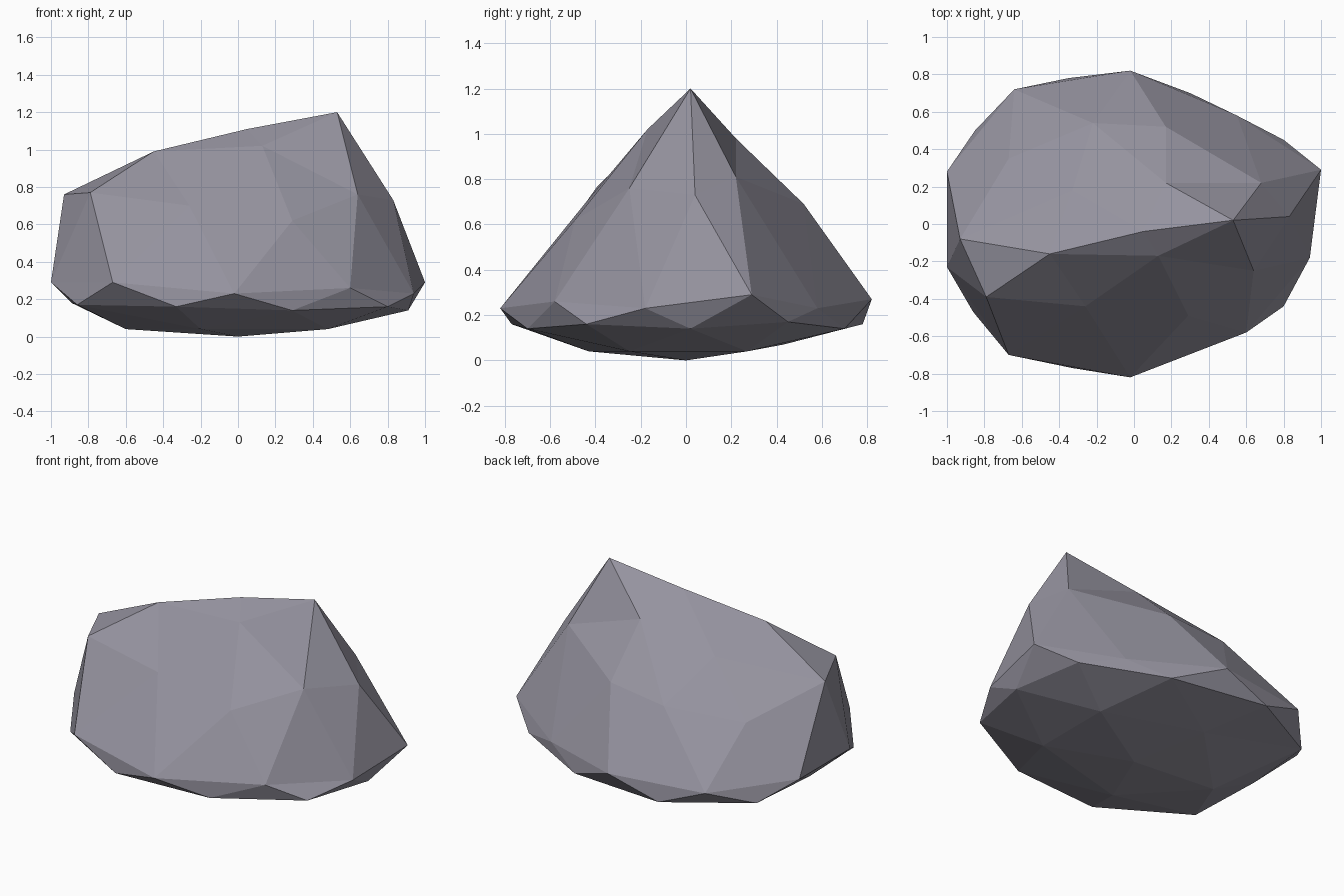
import bpy
import bmesh

default_cube = bpy.data.objects.get("Cube")
if default_cube:
    bpy.data.objects.remove(default_cube, do_unlink=True)


def make_material(name, color):
    material = bpy.data.materials.new(name)
    material.use_nodes = True
    material.diffuse_color = color
    shader = next(n for n in material.node_tree.nodes if n.type == "BSDF_PRINCIPLED")
    shader.inputs["Base Color"].default_value = color
    shader.inputs["Roughness"].default_value = 0.9
    return material


# Rings of the boulder, each running counter-clockwise from the +x side
summit = (.05, -.04, 1.11)
crown_ring = [(.53, .02, 1.2), (.17, .22, .98), (-.33, .18, .86),
              (-.45, -.16, .99), (.13, -.17, 1.02)]
shoulder_ring = [(.83, .04, .73), (.68, .22, .81), (.17, .52, .69), (-.22, .54, .65),
                 (-.67, .35, .59), (-.93, -.08, .76), (-.79, -.39, .77),
                 (-.26, -.44, .7), (.29, -.49, .62), (.64, -.25, .76)]
rim_ring = [(1, .29, .29), (.55, .58, .23), (-.02, .82, .27), (-.64, .72, .27),
            (-1, .28, .29), (-1, -.23, .29), (-.67, -.7, .29),
            (-.02, -.82, .23), (.6, -.58, .26), (.94, -.18, .23)]
skirt_ring = [(.91, .02, .14), (.8, .45, .17), (.3, .7, .14), (-.35, .78, .16),
              (-.85, .5, .18), (-.89, .02, .18), (-.86, -.47, .17),
              (-.33, -.77, .16), (.29, -.7, .14), (.8, -.44, .16)]
foot_ring = [(.48, .27, .04), (-.17, .43, .07), (-.6, 0, .04),
             (-.2, -.43, .04), (.48, -.25, .04)]
base_point = (0, 0, 0)

bm = bmesh.new()


def add_ring(points):
    return [bm.verts.new(point) for point in points]


def add_cap(pole, inner, outer, shift):
    """Close a ten-sided ring with a five-sided ring and a pole."""
    for i, corner in enumerate(inner):
        following = inner[(i + 1) % len(inner)]
        k = 2 * i + shift
        before, below, after = (outer[(k + step) % len(outer)] for step in (-1, 0, 1))
        bm.faces.new((pole, corner, following))
        bm.faces.new((corner, before, below))
        bm.faces.new((corner, below, after))
        bm.faces.new((corner, after, following))


def add_band(ring, staggered):
    """Zigzag triangles between a ring and one turned by half a step."""
    count = len(ring)
    for i in range(count):
        after = (i + 1) % count
        bm.faces.new((ring[i], staggered[i], ring[after]))
        bm.faces.new((staggered[i], staggered[after], ring[after]))


crown, shoulder, rim, skirt, foot = map(
    add_ring, (crown_ring, shoulder_ring, rim_ring, skirt_ring, foot_ring))
top_vert = bm.verts.new(summit)
bottom_vert = bm.verts.new(base_point)

# Peak, sloping sides, undercut and underside
add_cap(top_vert, crown, shoulder, 0)
add_band(shoulder, rim)
add_band(skirt, rim)
add_cap(bottom_vert, foot, skirt, 1)
bmesh.ops.recalc_face_normals(bm, faces=bm.faces[:])

# Flat-shaded boulder object
mesh = bpy.data.meshes.new("boulder")
bm.to_mesh(mesh)
bm.free()
mesh.materials.append(make_material("stone grey", (.30, .29, .345, 1)))
boulder = bpy.data.objects.new("boulder", mesh)
bpy.context.collection.objects.link(boulder)
